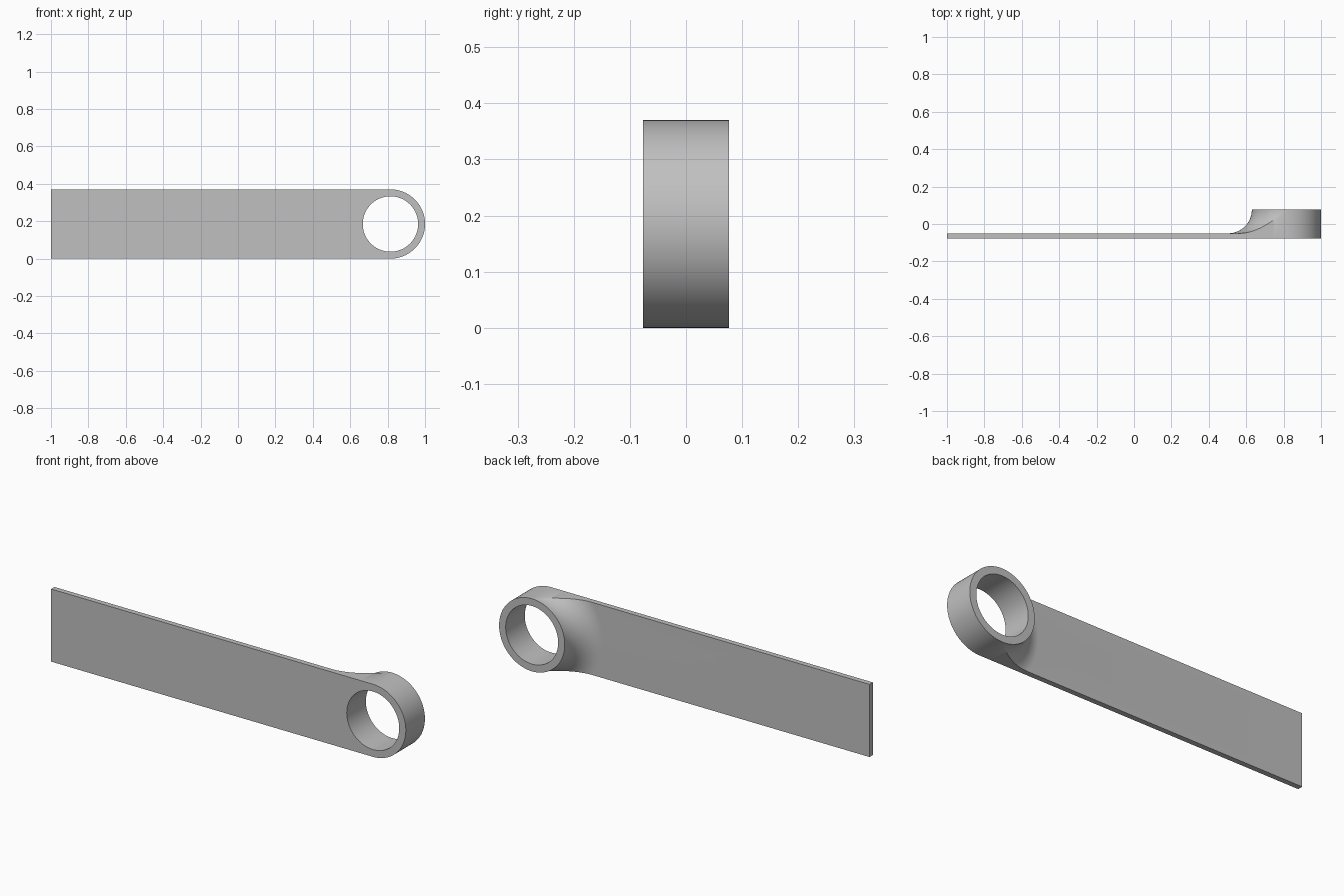
import bpy, bmesh, math

cube = bpy.data.objects.get("Cube")
if cube:
    bpy.data.objects.remove(cube)

R_OUT, R_HOLE = 0.185, 0.148          # ring radii (outer is also half the arm width)
FRONT, PLATE, BACK = -0.077, -0.05, 0.077
FILLET = BACK - PLATE                 # radius of the concave blend
CX, CZ = 1 - R_OUT, R_OUT             # ring axis
LENGTH = 1 + CX                       # axis to square end of the arm
STEPS = 20

# Directions around the axis, plus the arm corners and the blend's end on the edges
angles = {math.radians(a) for a in range(-180, 180, 3)}
for a in (math.atan2(R_OUT, LENGTH), math.asin(R_OUT / (R_OUT + FILLET))):
    angles |= {math.pi - a, a - math.pi}
angles = sorted(angles)


def section(a):
    """Closed radial section (radius, y) through the ring, blend and arm."""
    c, s = math.cos(a), abs(math.sin(a))
    reach = R_OUT
    if c < -1e-6:
        reach = min(R_OUT / max(s, 1e-6), LENGTH / -c)
    t_end = math.acos(max(0, 1 - (reach - R_OUT) / FILLET))
    pts = [(R_HOLE, FRONT), (R_HOLE, BACK)]
    for k in range(STEPS + 1):
        t = t_end * k / STEPS
        pts.append((R_OUT + FILLET * (1 - math.cos(t)), BACK - FILLET * math.sin(t)))
    return pts + [(reach, pts[-1][1]), (reach, FRONT)]


# Sweep the section around the axis
bm = bmesh.new()
columns = [[bm.verts.new((CX + r * math.cos(a), y, CZ + r * math.sin(a)))
            for r, y in section(a)] for a in angles]
for i, col in enumerate(columns):
    prev = columns[i - 1]
    for j in range(len(col)):
        bm.faces.new((prev[j - 1], prev[j], col[j], col[j - 1]))
bmesh.ops.remove_doubles(bm, verts=bm.verts[:], dist=1e-5)
bmesh.ops.recalc_face_normals(bm, faces=bm.faces[:])

# Smooth the curved faces, keep the flat ones flat
for f in bm.faces:
    f.smooth = abs(f.normal.y) < 0.9999
mesh = bpy.data.meshes.new("ring_arm")
bm.to_mesh(mesh)
bm.free()
mesh.set_sharp_from_angle(angle=math.radians(30))

# Plain grey
grey = bpy.data.materials.new("plain_grey")
grey.use_nodes = True
color = (0.53, 0.53, 0.53, 1)
grey.diffuse_color = color
grey.node_tree.nodes["Principled BSDF"].inputs["Base Color"].default_value = color
mesh.materials.append(grey)

arm = bpy.data.objects.new("ring_arm", mesh)
bpy.context.collection.objects.link(arm)
